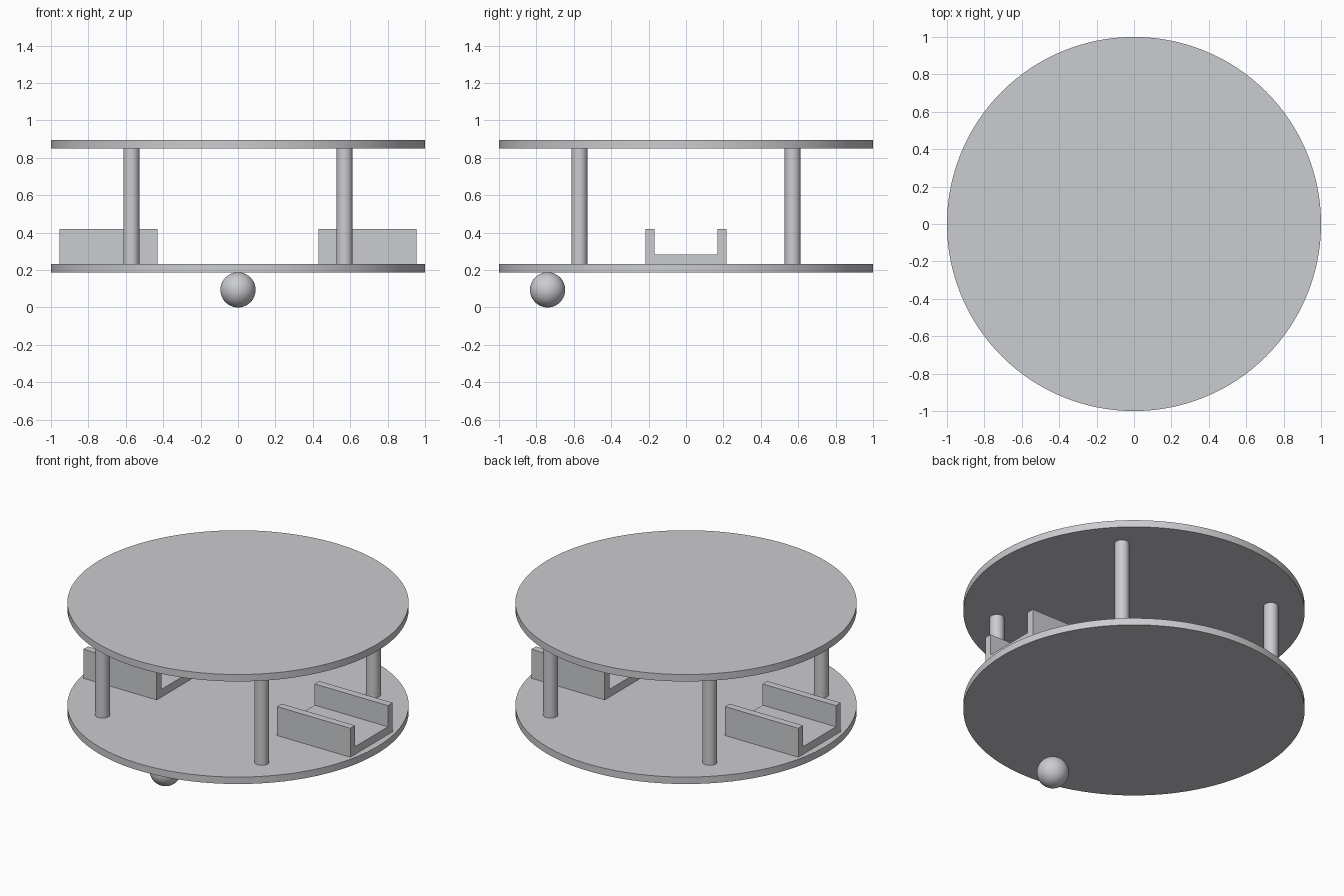
import bpy
import bmesh
from math import radians

cube = bpy.data.objects.get("Cube")
if cube:
    bpy.data.objects.remove(cube, do_unlink=True)

grey = bpy.data.materials.new("light grey")
grey.use_nodes = True
colour = (0.6, 0.605, 0.63, 1)
grey.diffuse_color = colour
grey.node_tree.nodes["Principled BSDF"].inputs["Base Color"].default_value = colour

PLATE = 0.045            # plate thickness
LOWER, UPPER = 0.188, 0.851   # undersides of the plates
DECK = LOWER + PLATE


def finish(obj, name, smooth=True):
    obj.name = name
    obj.data.materials.append(grey)
    if smooth:
        bpy.ops.object.shade_smooth_by_angle(angle=radians(30))


def cylinder(name, radius, x, y, bottom, top, sides):
    bpy.ops.mesh.primitive_cylinder_add(
        vertices=sides, radius=radius, depth=top - bottom,
        location=(x, y, (bottom + top) / 2))
    finish(bpy.context.object, name)


def channel(name, x0, x1):
    """U-shaped motor holder, extruded along x and open at both ends."""
    w, wall, top, floor = 0.216, 0.048, 0.42, 0.283
    half = [(w, DECK), (w, top), (w - wall, top), (w - wall, floor)]
    profile = half + [(-y, z) for y, z in reversed(half)]
    bm = bmesh.new()
    face = bm.faces.new([bm.verts.new((x0, y, z)) for y, z in profile])
    ext = bmesh.ops.extrude_face_region(bm, geom=[face], use_keep_orig=True)
    verts = [v for v in ext["geom"] if isinstance(v, bmesh.types.BMVert)]
    bmesh.ops.translate(bm, verts=verts, vec=(x1 - x0, 0, 0))
    bmesh.ops.recalc_face_normals(bm, faces=bm.faces)
    mesh = bpy.data.meshes.new(name)
    bm.to_mesh(mesh)
    bm.free()
    obj = bpy.data.objects.new(name, mesh)
    bpy.context.collection.objects.link(obj)
    finish(obj, name, smooth=False)


# Round plates
cylinder("lower_plate", 1, 0, 0, LOWER, DECK, 128)
cylinder("upper_plate", 1, 0, 0, UPPER, UPPER + PLATE, 128)

# Four posts between the plates
for sx, side in ((1, "left"), (-1, "right")):
    for sy, end in ((-1, "front"), (1, "back")):
        cylinder(f"{end}_{side}_post", 0.043, sx * 0.57, sy * 0.57, DECK, UPPER, 32)

# Motor holders
channel("left_motor_holder", 0.43, 0.955)
channel("right_motor_holder", -0.955, -0.43)

# Ball caster under the front
r = LOWER / 2
bpy.ops.mesh.primitive_uv_sphere_add(segments=48, ring_count=24, radius=r,
                                     location=(0, -0.74, r))
finish(bpy.context.object, "ball_caster")
